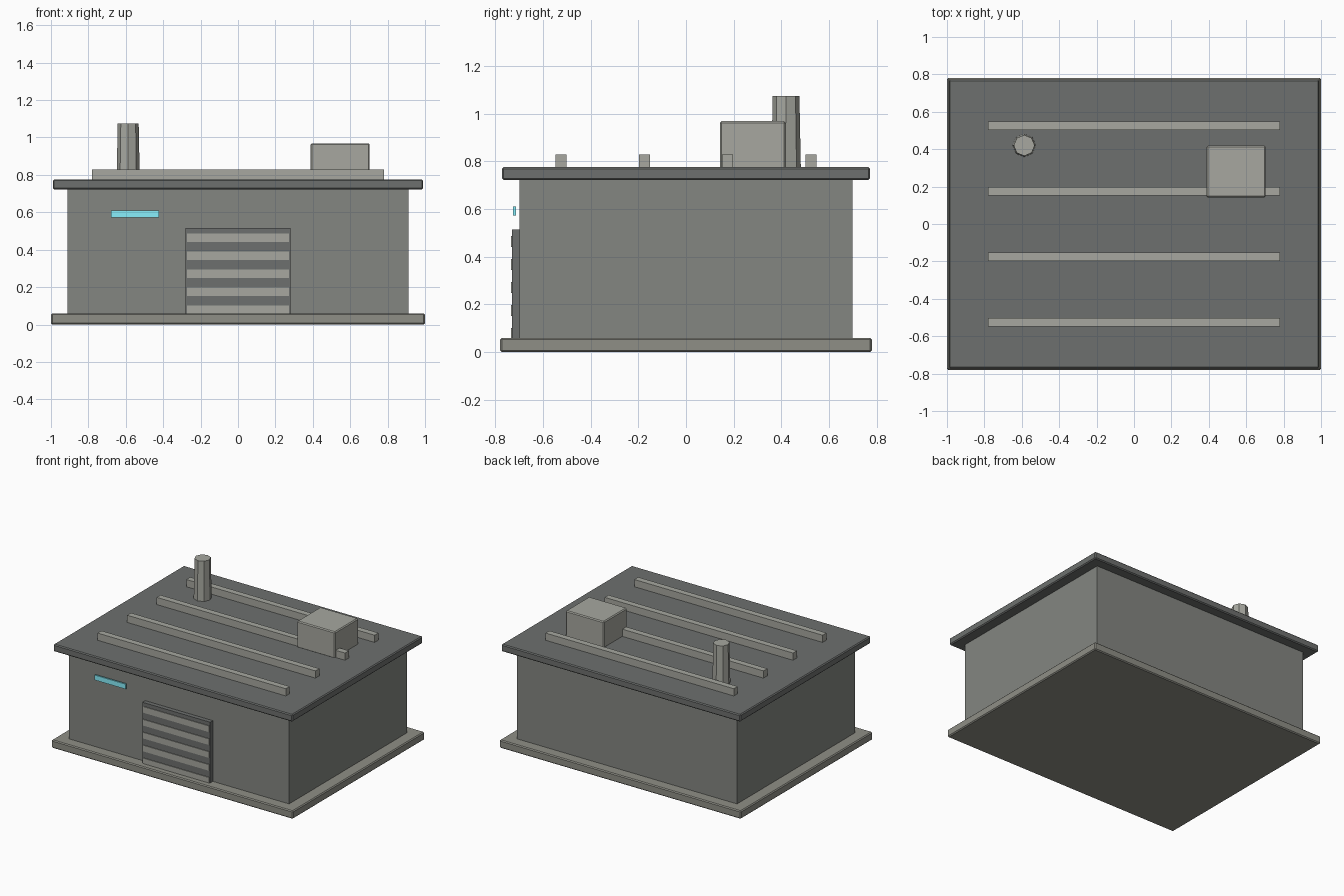
import bpy
import math

if "Cube" in bpy.data.objects:
    bpy.data.objects.remove(bpy.data.objects["Cube"])


def material(name, r, g, b):
    mat = bpy.data.materials.new(name)
    mat.diffuse_color = (r, g, b, 1)
    mat.use_nodes = True
    mat.node_tree.nodes["Principled BSDF"].inputs["Base Color"].default_value = mat.diffuse_color
    return mat


def box(name, x, y, z, mat, bevel=0.0):
    """Box from (min, max) ranges, with an optional small edge chamfer."""
    centre = [(a + b) / 2 for a, b in (x, y, z)]
    bpy.ops.mesh.primitive_cube_add(size=1, location=centre)
    ob = bpy.context.object
    ob.name = name
    ob.scale = [b - a for a, b in (x, y, z)]
    bpy.ops.object.transform_apply(location=False, rotation=False, scale=True)
    if bevel:
        mod = ob.modifiers.new("edge_chamfer", 'BEVEL')
        mod.width = bevel
        mod.segments = 1
    ob.data.materials.append(mat)
    return ob


wall_grey = material("wall_grey", 0.23, 0.24, 0.22)
dark_grey = material("dark_grey", 0.155, 0.163, 0.158)
slab_grey = material("slab_grey", 0.275, 0.275, 0.24)
trim_grey = material("trim_grey", 0.385, 0.39, 0.35)
cyan = material("cyan_light", 0.25, 0.87, 0.98)

# Main building
box("foundation_slab", (-1, 1), (-0.78, 0.78), (0, 0.06), slab_grey, 0.007)
box("walls", (-0.912, 0.912), (-0.698, 0.698), (0.05, 0.73), wall_grey)
box("roof_slab", (-0.99, 0.99), (-0.772, 0.772), (0.722, 0.776), dark_grey, 0.007)

# Roof ribs
for i in range(4):
    y = -0.525 + 0.35 * i
    box(f"roof_rib_{i + 1}", (-0.78, 0.78), (y - 0.023, y + 0.023), (0.77, 0.83), trim_grey)

# Rooftop unit
box("roof_vent_box", (0.388, 0.704), (0.142, 0.419), (0.77, 0.969), trim_grey, 0.007)

# Tapered eight-sided chimney
bpy.ops.mesh.primitive_cone_add(vertices=8, radius1=0.062, radius2=0.056,
                                depth=0.305, location=(-0.587, 0.42, 0.9225))
bpy.context.object.name = "chimney"
bpy.context.object.data.materials.append(trim_grey)

# Roller door with raised slats
box("door_panel", (-0.28, 0.28), (-0.73, -0.69), (0.05, 0.515), dark_grey)
for i in range(5):
    z = 0.078 + 0.0965 * i
    box(f"door_slat_{i + 1}", (-0.273, 0.273), (-0.735, -0.715), (z - 0.023, z + 0.023), trim_grey)

# Light strip on the front, just clear of the wall
box("light_strip", (-0.68, -0.422), (-0.726, -0.714), (0.573, 0.61), cyan)
